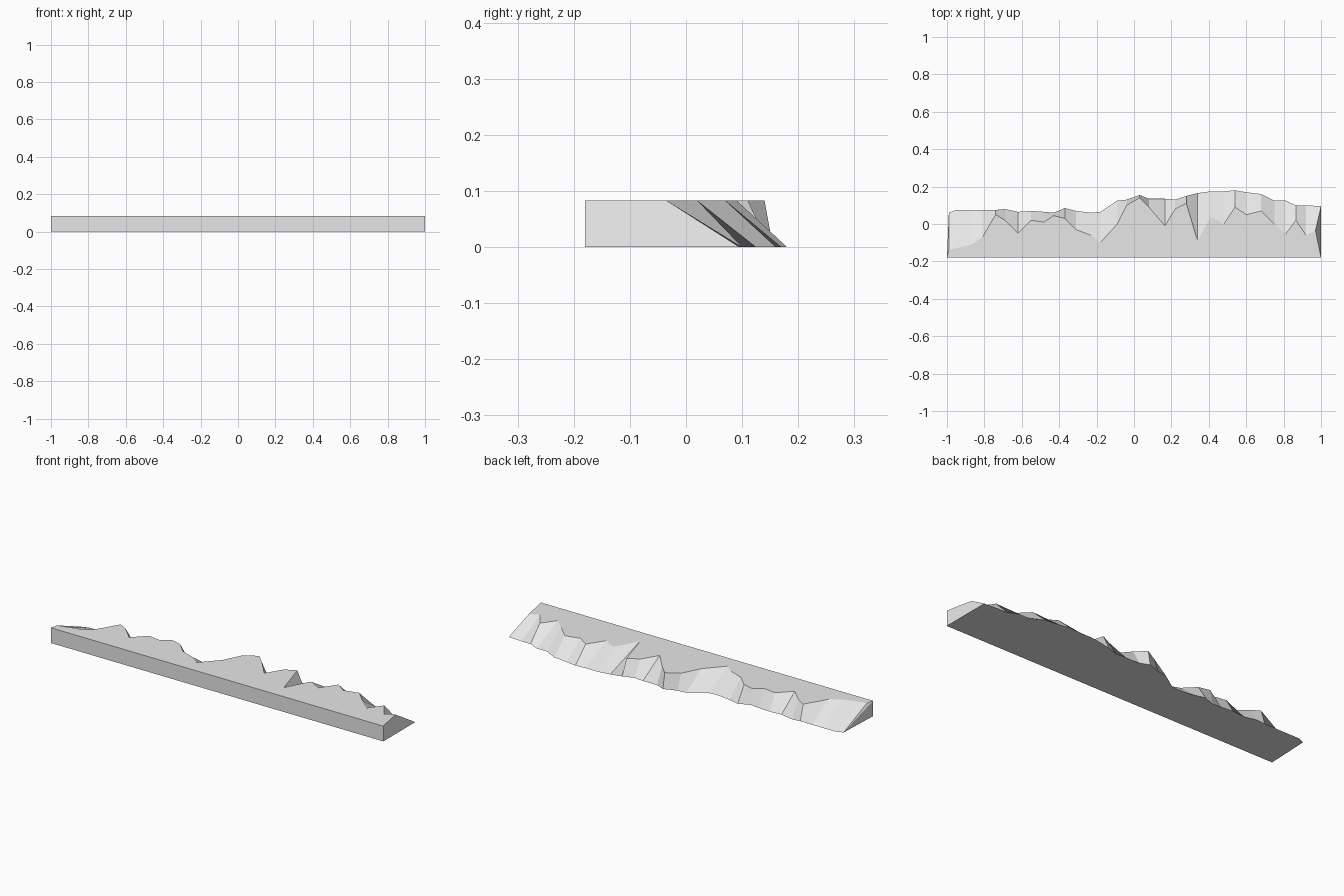
import bpy
import bmesh

# Remove the default object only
default_object = bpy.data.objects.get("Cube")
if default_object:
    bpy.data.objects.remove(default_object, do_unlink=True)

HEIGHT = 0.083
FRONT = -0.18

# Ragged rear profile in hundredths: position along x, foot y, crest y
RIDGE = [
    (-99, 6, -14), (-95, 7.5, -13), (-87, 7.5, -11), (-81, 7.5, -7),
    (-74, 7.5, 5), (-69, 8, 2), (-62, 6.5, -5), (-55, 7, 2),
    (-48, 6.5, 1), (-43, 6, 4.5), (-37, 8.5, 3), (-31, 7, -3),
    (-23, 6, -6), (-18, 6.5, -10), (-9, 12.5, 0), (-4, 13, 10),
    (3, 15.5, 14), (8, 13.5, 9), (16.5, 13.5, -1), (22, 13, 8),
    (28, 15, 11), (34, 16.5, -9), (41, 17.5, 4), (48, 17.5, 0),
    (54, 18, 9), (60, 17, 5), (68, 16, 7), (75, 12.5, 0),
    (81, 12.5, -5.5), (86.5, 10, 2), (92, 10, -6), (97, 9.5, -3.5),
]


def make_material(name, value):
    material = bpy.data.materials.new(name)
    material.use_nodes = True
    colour = (value, value, value, 1.0)
    material.diffuse_color = colour
    shader = material.node_tree.nodes["Principled BSDF"]
    shader.inputs["Base Color"].default_value = colour
    return material


def make_outline(mesh, rear_points, z):
    """Straight front edge followed by the ragged rear edge, left to right."""
    corners = [(1, FRONT), (-1, FRONT)]
    return [mesh.verts.new((x, y, z)) for x, y in corners + rear_points]


def build_ledge():
    mesh = bmesh.new()
    foot_points = [(x / 100, foot / 100) for x, foot, crest in RIDGE]
    foot_points[-1] = (1.0, foot_points[-1][1])
    crest_points = [(x / 100, crest / 100) for x, foot, crest in RIDGE]
    lower = make_outline(mesh, foot_points, 0.0)
    upper = make_outline(mesh, crest_points, HEIGHT)

    # Flat underside and flat top
    mesh.faces.new(lower)
    mesh.faces.new(upper)

    # Front wall, end walls and the sloping broken rear
    count = len(lower)
    for i in range(count):
        j = (i + 1) % count
        if i == 1:
            # Left end splits from the front top corner to the rear foot
            mesh.faces.new((lower[i], lower[j], upper[i]))
            mesh.faces.new((upper[i], lower[j], upper[j]))
        else:
            mesh.faces.new((lower[i], lower[j], upper[j], upper[i]))

    bmesh.ops.recalc_face_normals(mesh, faces=mesh.faces)
    data = bpy.data.meshes.new("rock_ledge")
    mesh.to_mesh(data)
    mesh.free()
    data.materials.append(make_material("light grey stone", 0.8))
    ledge = bpy.data.objects.new("rock_ledge", data)
    bpy.context.collection.objects.link(ledge)


build_ledge()
